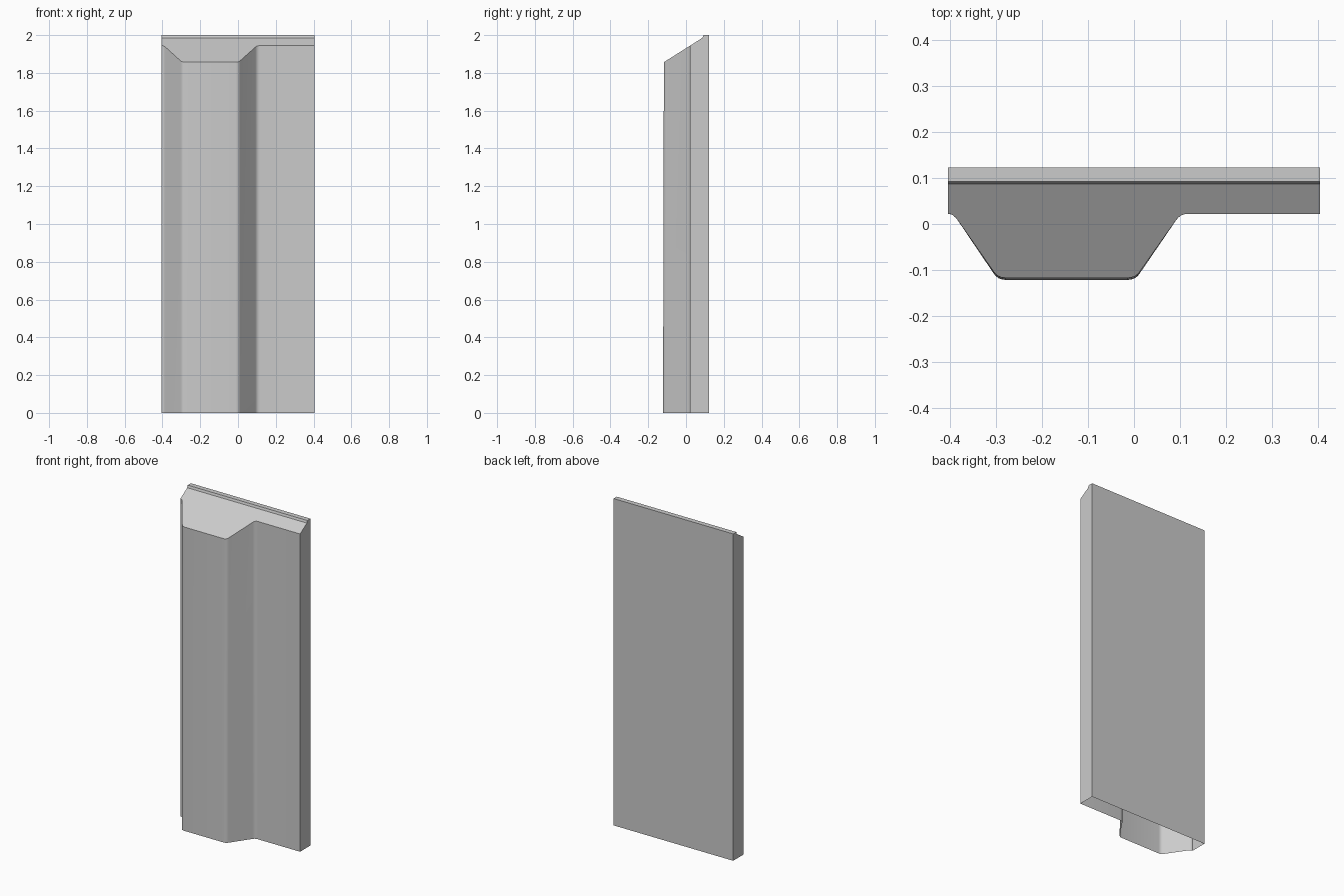
import bpy
import bmesh
import math
from mathutils import Vector

cube = bpy.data.objects.get("Cube")
if cube:
    bpy.data.objects.remove(cube, do_unlink=True)

HALF_W, BACK, FACE, RIB = 0.405, 0.1225, 0.022, -0.1215
LIP = [(0.0875, 1.986), (0.092, 2.0), (BACK, 2.0)]   # y, z of the top lip


def slope_z(y):
    return 1.986 + (y - 0.0875) * 0.632


def rounded(corners, cut, steps=4):
    """Replace each inner corner of a polyline by a small curve."""
    pts = [Vector(c) for c in corners]
    out = [pts[0]]
    for a, b, c in zip(pts, pts[1:], pts[2:]):
        p = b + (a - b).normalized() * min(cut, (a - b).length * 0.9)
        q = b + (c - b).normalized() * cut
        for i in range(steps + 1):
            t = i / steps
            out.append(p * (1 - t) ** 2 + b * 2 * t * (1 - t) + q * t * t)
    return out + [pts[-1]]


# One grey finish
grey = bpy.data.materials.new("light grey")
grey.use_nodes = True
grey.diffuse_color = (0.6, 0.6, 0.6, 1)
grey.node_tree.nodes["Principled BSDF"].inputs["Base Color"].default_value = (0.6, 0.6, 0.6, 1)

# Ribbed front profile, seen from above
profile = rounded([(-HALF_W, FACE), (-0.393, FACE), (-0.296, RIB),
                   (0.003, RIB), (0.101, FACE), (HALF_W, FACE)], 0.016)

bm = bmesh.new()
low, high = [], []
for p in profile:
    low.append(bm.verts.new((p.x, p.y, 0)))
    # The rib leans back slightly towards the top
    y = FACE + (p.y - FACE) * 0.97
    high.append(bm.verts.new((p.x, y, slope_z(y))))

# Front panel strips
for i in range(len(low) - 1):
    bm.faces.new((low[i], low[i + 1], high[i + 1], high[i]))

# Lip and back edges at both ends
ends = []
for x in (-HALF_W, HALF_W):
    ends.append([bm.verts.new((x, y, z)) for y, z in LIP + [(BACK, 0)]])
left, right = ends

# Sloped cap, lip, flat top and back panel; the underside stays open
bm.faces.new(high + [right[0], left[0]])
for i in range(3):
    bm.faces.new((left[i], right[i], right[i + 1], left[i + 1]))

# End panels
bm.faces.new([low[0], high[0]] + left)
bm.faces.new([high[-1], low[-1]] + right[::-1])

bm.normal_update()
mesh = bpy.data.meshes.new("ribbed_panel")
bm.to_mesh(mesh)
bm.free()
mesh.materials.append(grey)

panel = bpy.data.objects.new("ribbed_panel", mesh)
bpy.context.collection.objects.link(panel)
bpy.ops.object.select_all(action='DESELECT')
panel.select_set(True)
bpy.context.view_layer.objects.active = panel
bpy.ops.object.shade_smooth_by_angle(angle=math.radians(30))
